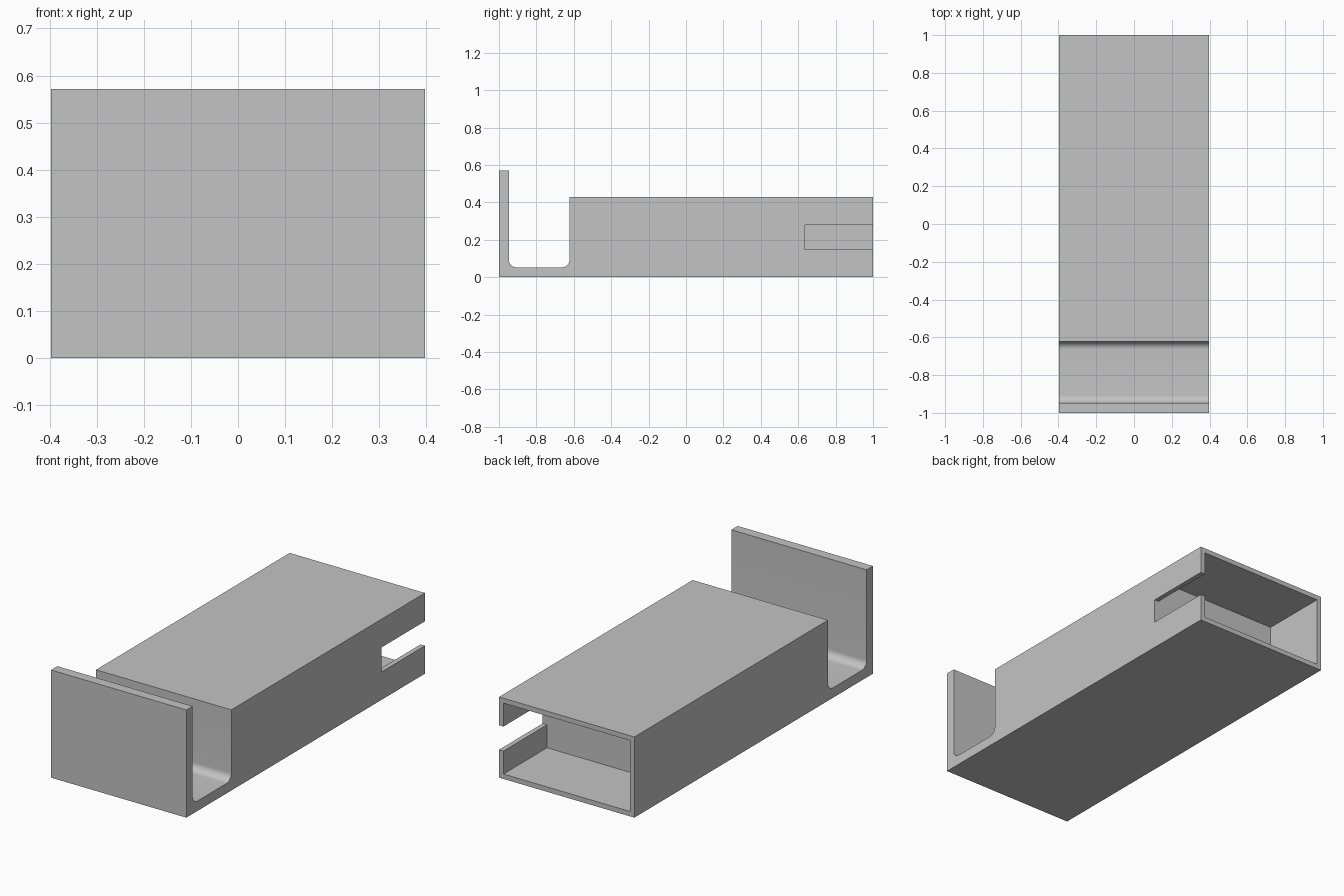
import bpy
import bmesh
from math import sin, cos, pi, radians

cube = bpy.data.objects.get("Cube")
if cube:
    bpy.data.objects.remove(cube, do_unlink=True)

HALF_W = 0.397       # half width
PLATE_Z, BODY_Z, BASE_Z = 0.571, 0.428, 0.053
PLATE_Y, BODY_Y = -0.947, -0.623
FILLET = 0.04
WALL = 0.026         # wall around the rear pocket
POCKET_Y = 0.635

grey = bpy.data.materials.new("plain grey")
grey.use_nodes = True
colour = (0.55, 0.55, 0.55, 1)
grey.diffuse_color = colour
grey.node_tree.nodes["Principled BSDF"].inputs["Base Color"].default_value = colour


def add_object(name, bm):
    bmesh.ops.recalc_face_normals(bm, faces=bm.faces[:])
    mesh = bpy.data.meshes.new(name)
    bm.to_mesh(mesh)
    bm.free()
    mesh.materials.append(grey)
    obj = bpy.data.objects.new(name, mesh)
    bpy.context.collection.objects.link(obj)
    return obj


def arc(cy, cz, start, end, steps=10):
    angles = [start + (end - start) * i / steps for i in range(steps + 1)]
    return [(cy + FILLET * cos(a), cz + FILLET * sin(a)) for a in angles]


def box(name, lo, hi):
    bm = bmesh.new()
    bmesh.ops.create_cube(bm, size=1)
    for v in bm.verts:
        v.co = [(a + b) / 2 + c * (b - a) for a, b, c in zip(lo, hi, v.co)]
    return add_object(name, bm)


def cut(target, cutter):
    cutter.hide_render = True
    mod = target.modifiers.new("cut", 'BOOLEAN')
    mod.operation = 'DIFFERENCE'
    mod.solver = 'EXACT'
    mod.object = cutter
    bpy.context.view_layer.objects.active = target
    bpy.ops.object.modifier_apply(modifier=mod.name)
    bpy.data.objects.remove(cutter, do_unlink=True)


# Side profile: front plate, filleted channel and long block
profile = [(-1, 0), (1, 0), (1, BODY_Z), (BODY_Y, BODY_Z)]
profile += arc(BODY_Y - FILLET, BASE_Z + FILLET, 0, -pi / 2)
profile += arc(PLATE_Y + FILLET, BASE_Z + FILLET, -pi / 2, -pi)
profile += [(PLATE_Y, PLATE_Z), (-1, PLATE_Z)]

bm = bmesh.new()
side = bm.faces.new([bm.verts.new((-HALF_W, y, z)) for y, z in profile])
extruded = bmesh.ops.extrude_face_region(bm, geom=[side], use_keep_orig=True)
for item in extruded["geom"]:
    if isinstance(item, bmesh.types.BMVert):
        item.co.x = HALF_W
body = add_object("holder_body", bm)

# Rear pocket, then the open slot through its side wall
inner = HALF_W - WALL
cut(body, box("pocket_cutter", (-inner, POCKET_Y, WALL), (inner, 1.1, BODY_Z - WALL)))
cut(body, box("slot_cutter", (inner - 0.05, POCKET_Y + 0.001, 0.148), (0.5, 1.1, 0.278)))

# Smooth fillets with crisp edges elsewhere
bpy.ops.object.select_all(action='DESELECT')
body.select_set(True)
bpy.context.view_layer.objects.active = body
bpy.ops.object.shade_smooth_by_angle(angle=radians(30))
